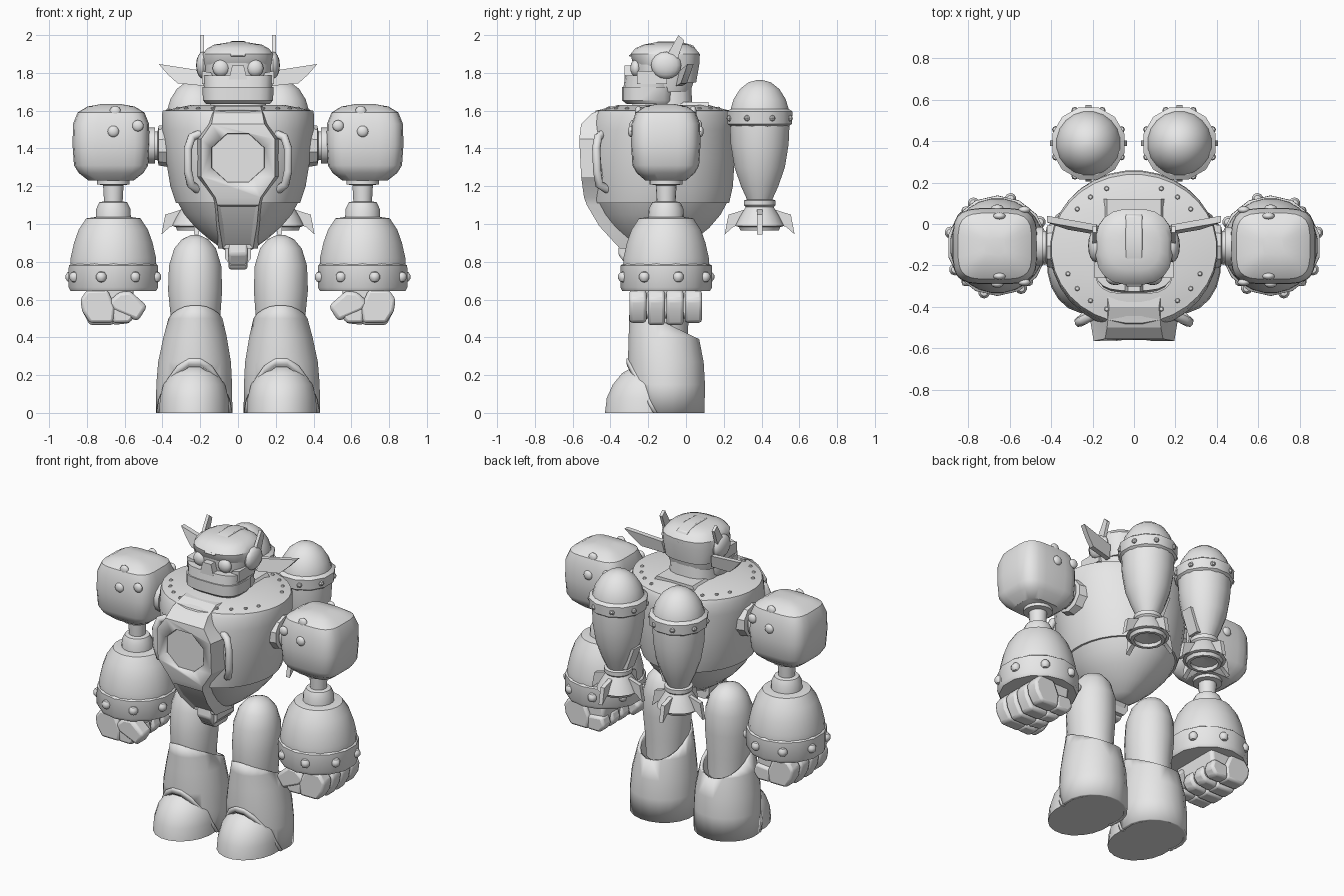
import bpy, bmesh, math
from mathutils import Vector

if "Cube" in bpy.data.objects:
    bpy.data.objects.remove(bpy.data.objects["Cube"])

grey = bpy.data.materials.new("plain_grey")
grey.diffuse_color = (0.8, 0.8, 0.8, 1)
grey.use_nodes = True
grey.node_tree.nodes["Principled BSDF"].inputs["Base Color"].default_value = grey.diffuse_color


def finish(name, bm, mirror=False, bevel=0, angle=35):
    """Turn a bmesh into an object with optional bevel and left/right mirror."""
    bmesh.ops.recalc_face_normals(bm, faces=bm.faces)
    me = bpy.data.meshes.new(name)
    bm.to_mesh(me)
    bm.free()
    me.materials.append(grey)
    me.shade_smooth()
    me.set_sharp_from_angle(angle=math.radians(angle))
    ob = bpy.data.objects.new(name, me)
    bpy.context.collection.objects.link(ob)
    if bevel:
        m = ob.modifiers.new("bevel", 'BEVEL')
        m.width, m.segments = bevel, 2
    if mirror:
        ob.modifiers.new("mirror", 'MIRROR')
    return ob


def skin(rings, cap=True):
    """Join equal-length closed rings of points."""
    bm = bmesh.new()
    vs = [[bm.verts.new(p) for p in r] for r in rings]
    n = len(vs[0])
    for a, b in zip(vs, vs[1:]):
        for i in range(n):
            j = (i + 1) % n
            bm.faces.new((a[i], a[j], b[j], b[i]))
    if cap:
        bm.faces.new(vs[0])
        bm.faces.new(vs[-1])
    return bm


def loft(rings, n=24, p=2, cap=True, axis='z'):
    """Stack superellipses; ring = (height, centre1, centre2, half1, half2)."""
    out = []
    for h, c1, c2, r1, r2 in rings:
        ring = []
        for i in range(n):
            t = 2 * math.pi * (i + .5) / n
            c, s = math.cos(t), math.sin(t)
            u = c1 + r1 * math.copysign(abs(c) ** (2 / p), c)
            v = c2 + r2 * math.copysign(abs(s) ** (2 / p), s)
            ring.append((u, v, h) if axis == 'z' else
                        (h, u, v) if axis == 'x' else (u, h, v))
        out.append(ring)
    return skin(out, cap)


def lathe(x, y, profile, n=24):
    return loft([(z, x, y, r, r) for r, z in profile], n)


def prism(pts, a, b, axis='y'):
    """Extrude a profile along y (points xz) or x (points yz)."""
    if axis == 'y':
        return skin([[(x, k, z) for x, z in pts] for k in (a, b)])
    return skin([[(k, y, z) for y, z in pts] for k in (a, b)])


def ball(name, loc, scale, mirror=True, seg=16):
    bm = bmesh.new()
    bmesh.ops.create_uvsphere(bm, u_segments=seg, v_segments=seg // 2, radius=1)
    for v in bm.verts:
        v.co = Vector(loc) + v.co * Vector(scale)
    return finish(name, bm, mirror)


# torso: upper shell and slightly smaller lower bowl
finish("torso_upper", loft([
    (1.11, 0, -.135, .33, .365), (1.2, 0, -.13, .36, .38), (1.35, 0, -.13, .385, .39),
    (1.5, 0, -.125, .405, .385), (1.575, 0, -.12, .405, .375), (1.6, 0, -.12, .40, .36),
    (1.605, 0, -.12, .37, .335), (1.63, 0, -.12, .25, .24)], 32))
finish("torso_lower", loft([
    (1.115, 0, -.135, .32, .355), (1.05, 0, -.135, .285, .32), (.98, 0, -.14, .225, .265),
    (.92, 0, -.15, .155, .20), (.87, 0, -.16, .085, .13), (.85, 0, -.16, .04, .07)], 32))
finish("crotch_hook", prism([(-.35, .92), (-.36, .84), (-.3, .76), (-.18, .76), (-.12, .86)],
                            -.05, .05, 'x'), bevel=.012)
finish("crotch_block", prism([(-.07, .89), (-.07, .82), (-.04, .78), (.04, .78), (.07, .82),
                              (.07, .89)], -.32, -.14))
for i in range(24):
    t = 2 * math.pi * (i + .5) / 24
    if i % 6 in (1, 2, 3, 4) and math.cos(t) > 0:
        ball("torso_rivet", (.345 * math.cos(t), -.12 + .315 * math.sin(t), 1.611),
             (.012, .012, .01), seg=8)

# chest plate with octagonal porthole and inset belly panel
rows = [(1.625, .12, -.40), (1.585, .13, -.50), (1.53, .14, -.555), (1.45, .195, -.565),
        (1.25, .195, -.555), (1.14, .12, -.54), (1.10, .11, -.525), (.99, .10, -.46),
        (.87, .08, -.35)]
bm = skin([[(-w - .025, min(y + .15, -.2), z), (-w, y, z), (w, y, z),
            (w + .025, min(y + .15, -.2), z)] for z, w, y in rows])
belly = [f for f in bm.faces if len(f.verts) == 4 and f.calc_center_median().z < 1.1
         and abs(f.calc_center_median().x) < .01
         and max(v.co.y - f.calc_center_median().y for v in f.verts) < .07]
bmesh.ops.recalc_face_normals(bm, faces=bm.faces)
bmesh.ops.inset_region(bm, faces=[f for f in belly if f.normal.y < -.5],
                       thickness=.022, depth=-.012)
chest = finish("chest_plate", bm, angle=20)
cutter = finish("porthole_cutter", loft([(-.7, 0, 1.35, .165, .15),
                                         (-.535, 0, 1.35, .15, .137)], 8, axis='y'))
cutter.hide_render = True
cutter.hide_viewport = True
cut = chest.modifiers.new("porthole", 'BOOLEAN')
cut.operation, cut.object, cut.solver = 'DIFFERENCE', cutter, 'EXACT'

# curved grab handles beside the chest plate
cu = bpy.data.curves.new("chest_handle", 'CURVE')
cu.dimensions = '3D'
cu.bevel_depth, cu.bevel_resolution, cu.use_fill_caps = .023, 2, True
for s in (-1, 1):
    path = [(.18, -.43, 1.485), (.245, -.465, 1.46), (.265, -.475, 1.40), (.265, -.47, 1.28),
            (.25, -.46, 1.21), (.21, -.41, 1.18)]
    sp = cu.splines.new('POLY')
    sp.points.add(len(path) - 1)
    for q, (x, y, z) in zip(sp.points, path):
        q.co = (s * x, y, z, 1)
cu.materials.append(grey)
bpy.context.collection.objects.link(bpy.data.objects.new("chest_handles", cu))

# neck, collar, jaw, face and skull
finish("neck", loft([(1.56, 0, -.13, .16, .17), (1.72, 0, -.12, .14, .15)], 16, 3))
finish("collar", prism([(-.16, 1.6), (.16, 1.6), (.13, 1.645), (-.13, 1.645)], -.1, .12))
finish("jaw", loft([(1.635, 0, -.19, .17, .125), (1.655, 0, -.2, .187, .14),
                    (1.725, 0, -.2, .19, .14), (1.725, 0, -.2, .182, .132),
                    (1.785, 0, -.195, .188, .128)], 20, 3.2))
finish("face", loft([(1.70, 0, -.115, .16, .14), (1.78, 0, -.115, .18, .165),
                     (1.88, 0, -.115, .18, .17)], 20, 2.6))
finish("skull", loft([(1.75, 0, -.06, .165, .115), (1.85, 0, -.105, .188, .178),
                      (1.90, 0, -.11, .187, .185), (1.93, 0, -.11, .165, .16),
                      (1.95, 0, -.105, .125, .12), (1.96, 0, -.10, .06, .07)], 20, 2.6))
finish("crest", prism([(.075, 1.88), (.04, 1.945), (-.04, 1.968), (-.15, 1.965), (-.25, 1.935),
                       (-.305, 1.89), (-.2, 1.86)], -.04, .04, 'x'), bevel=.006)
finish("nose", prism([(-.055, 1.74), (.055, 1.74), (.03, 1.84), (-.03, 1.84)], -.325, -.2))
finish("cheek_plate", prism([(.12, 1.74), (.19, 1.74), (.19, 1.81), (.14, 1.80)],
                            -.26, -.1), True)
ball("eye", (.09, -.265, 1.825), (.045, .03, .045))
ball("ear_disc", (.185, -.105, 1.84), (.037, .08, .072))
finish("antenna", prism([(-.12, 1.86), (-.05, 1.86), (-.01, 1.972), (-.04, 2.0)],
                        .18, .2, 'x'), True)
wing = [(.17, 1.73), (.32, 1.745), (.37, 1.79), (.42, 1.847), (.18, 1.81)]
finish("head_wing", skin([[(x, d + (x - .19) * .15 + (z - 1.78) * .2, z) for x, z in wing]
                          for d in (-.04, -.008)]), True)

# shoulder sockets and axles
finish("shoulder_socket", loft([(.33, -.107, 1.415, .12, .12), (.42, -.107, 1.415, .105, .105),
                                (.425, -.107, 1.415, .08, .08)], 10, axis='x'), True)
finish("shoulder_axle", loft([(.36, -.107, 1.415, .075, .075), (.44, -.107, 1.415, .075, .075),
                              (.44, -.107, 1.415, .095, .095), (.5, -.107, 1.415, .095, .095)],
                             14, axis='x'), True)

# shoulders: rounded blocks with rivets front and back
finish("shoulder", loft([(z, .672, -.107, r, r * .9) for z, r in (
    (1.23, .12), (1.27, .172), (1.31, .197), (1.42, .205), (1.53, .202), (1.59, .178),
    (1.622, .125), (1.635, .05))], 24, 4), True)
for d in (-1, 1):
    for x, z, k in ((.66, 1.49, .183), (.53, 1.52, .175), (.65, 1.595, .145)):
        ball("shoulder_rivet", (x, -.107 + d * k, z), (.03, .018, .03))

# arms
ax, ay = .66, -.105
finish("elbow_joint", lathe(ax, ay, [(.087, 1.25), (.087, 1.21), (.055, 1.205), (.05, 1.12),
                                     (.075, 1.115), (.092, 1.08), (.095, 1.02)], 18), True)
finish("forearm", lathe(ax, ay, [(.1, 1.036), (.145, 1.03), (.185, .97), (.21, .9),
                                 (.228, .82), (.23, .77), (.22, .66)], 24), True)
finish("wrist_band", lathe(ax, ay, [(.225, .792), (.242, .78), (.243, .665), (.232, .645)],
                           14), True)
for i in range(8):
    t = math.pi * (i + .35) / 4
    ball("band_rivet", (ax + .235 * math.cos(t), ay + .235 * math.sin(t), .72),
         (.03, .03, .03), seg=10)

# fists: palm, four curled fingers and thumb
finish("palm", prism([(.57, .5), (.77, .5), (.79, .67), (.55, .67)], -.27, .06), True, .02)
for i in range(4):
    y = -.30 + .098 * i
    low = .465 + .012 * (i in (0, 3))
    finish("finger", prism([(.69, .65), (.8, .65), (.835, .60), (.825, .54), (.785, low),
                            (.66, low), (.65, .56)], y, y + .09), True, .016)
    finish("fingertip", prism([(.665, low), (.575, .475), (.54, .52), (.56, .58), (.665, .57)],
                              y + .004, y + .086), True, .016)
finish("thumb", prism([(.57, .645), (.63, .64), (.69, .585), (.66, .54), (.53, .485),
                       (.48, .565)], -.30, -.2), True, .02)

# thighs
finish("thigh", loft([(.36, .225, -.12, .12, .13), (.5, .225, -.135, .132, .15),
                      (.65, .227, -.13, .145, .155), (.78, .227, -.125, .14, .15),
                      (.87, .227, -.12, .112, .12), (.92, .227, -.12, .07, .08),
                      (.942, .227, -.12, .02, .03)], 20), True)


def boot(name, grow, cuts):
    """Slanted tube around the shin, trimmed by planes given as (y, z, ny, nz)."""
    g = grow
    bm = loft([(-.02, .232, -.1, .205 + g, .2 + g), (.15, .232, -.1, .203 + g, .203 + g),
               (.27, .23, -.107, .195 + g, .203 + g), (.4, .227, -.118, .17 + g, .188 + g),
               (.5, .225, -.128, .145 + g, .175 + g), (.62, .225, -.14, .118 + g, .16 + g)],
              20, cap=False)
    for y, z, ny, nz in cuts:
        bmesh.ops.bisect_plane(bm, geom=bm.verts[:] + bm.edges[:] + bm.faces[:],
                               plane_co=(0, y, z), plane_no=(0, ny, nz), clear_inner=True)
    ob = finish(name, bm, True)
    m = ob.modifiers.new("thickness", 'SOLIDIFY')
    m.thickness = .02


# boots with slanted cuff, raised arch trim, toe cap and sole
floor = (0, 0, 0, 1)
boot("boot", 0, [floor, (-.31, .575, -.18, -.37), (-.31, .25, .27, .15)])
boot("boot_arch_trim", .007, [floor, (-.31, .245, .27, .15), (-.31, .28, -.27, -.15)])
finish("toe_cap", loft([(0, .232, -.2, .188, .232), (.08, .232, -.2, .183, .222),
                        (.15, .232, -.2, .165, .19), (.21, .232, -.2, .125, .14),
                        (.245, .232, -.2, .07, .08), (.255, .232, -.2, .02, .02)], 20), True)
finish("sole", loft([(0, .232, -.1, .195, .19), (.03, .232, -.1, .19, .185)], 20), True)

# back rockets
rx, ry = .22, .39
finish("rocket_body", lathe(rx, ry, [
    (.0, 1.0), (.075, .99), (.115, .985), (.13, .99), (.105, 1.04), (.075, 1.09), (.085, 1.1),
    (.085, 1.125), (.068, 1.13), (.1, 1.2), (.135, 1.3), (.155, 1.42), (.16, 1.53), (.158, 1.6),
    (.14, 1.66), (.105, 1.715), (.06, 1.75), (.015, 1.762)], 20), True)
finish("rocket_band", lathe(rx, ry, [(.155, 1.515), (.176, 1.53), (.18, 1.595), (.158, 1.61)],
                            12), True)
finish("rocket_nozzle", lathe(rx, ry, [(.085, 1.02), (.085, .965), (.105, .965), (.12, 1.0)],
                              12), True)
for i in range(4):
    t = math.pi * i / 2
    c, s = math.cos(t), math.sin(t)
    fin = [(.07, 1.08), (.13, 1.06), (.165, 1.05), (.185, .945), (.14, .985), (.09, 1.0)]
    finish("rocket_fin", skin([[(rx + r * c - d * s, ry + r * s + d * c, z) for r, z in fin]
                               for d in (-.014, .014)]), True)
for i in range(8):
    t = math.pi * (i + .5) / 4
    ball("rocket_rivet", (rx + .172 * math.cos(t), ry + .172 * math.sin(t), 1.56),
         (.017, .017, .017), seg=8)
# plate on the inner side of each rocket
finish("rocket_side_plate", skin([[(rx - r, ry - .04, z), (rx - r, ry + .04, z),
                                   (rx - r + .05, ry + .04, z), (rx - r + .05, ry - .04, z)]
                                  for r, z in ((.088, 1.14), (.142, 1.29))]), True)
